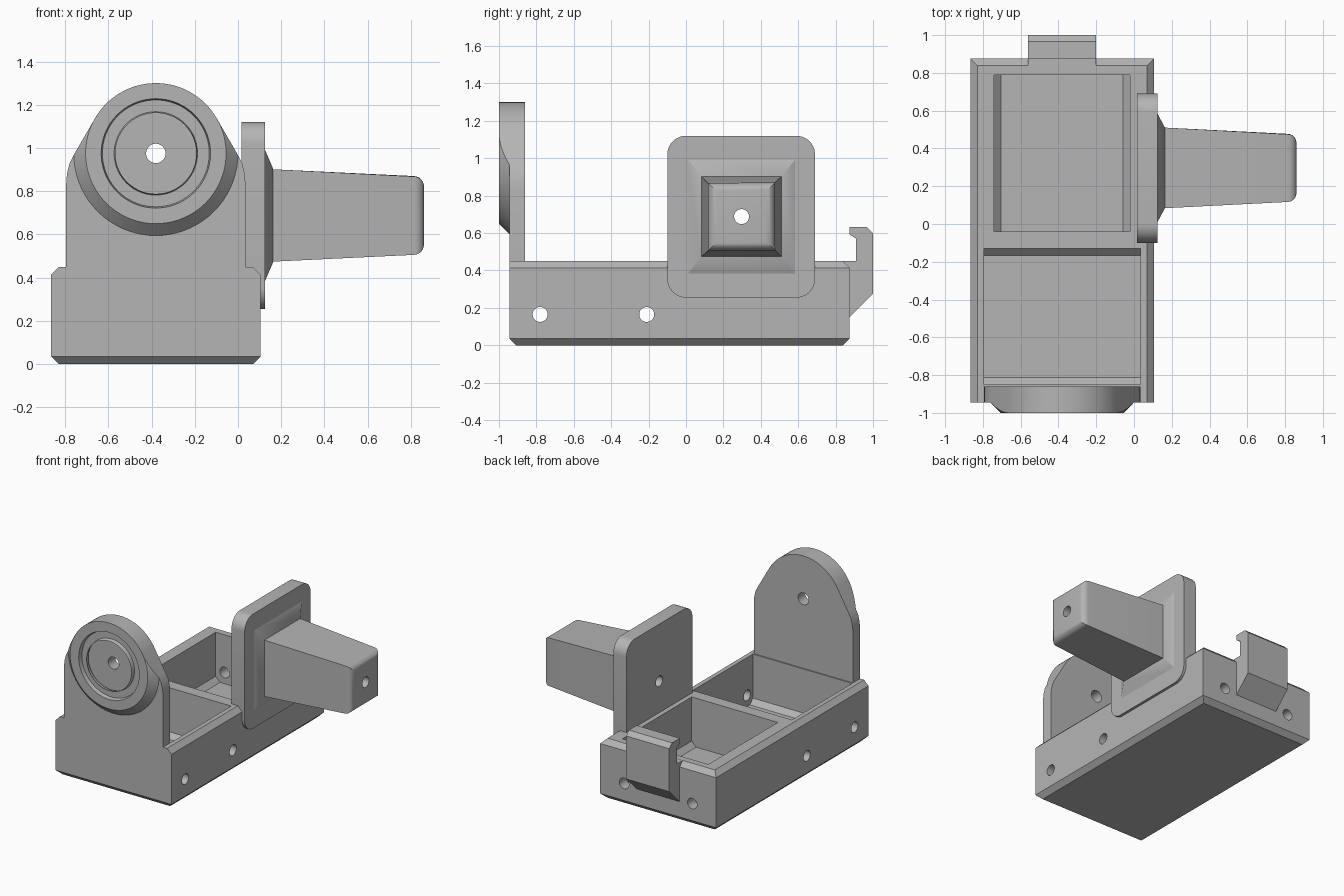
import bpy, bmesh, math
from mathutils import Vector, Matrix

cube = bpy.data.objects.get("Cube")
if cube:
    bpy.data.objects.remove(cube)

grey = bpy.data.materials.new("matte grey")
grey.use_nodes = True
COLOUR = (0.46, 0.46, 0.46, 1)
grey.diffuse_color = COLOUR
grey.node_tree.nodes["Principled BSDF"].inputs["Base Color"].default_value = COLOUR


def finish(name, bm):
    bmesh.ops.recalc_face_normals(bm, faces=bm.faces)
    mesh = bpy.data.meshes.new(name)
    bm.to_mesh(mesh)
    bm.free()
    mesh.materials.append(grey)
    obj = bpy.data.objects.new(name, mesh)
    bpy.context.collection.objects.link(obj)
    return obj


def box(name, lo, hi, pick=None, width=0.0, segments=1):
    """Box between two corners; pick(mid) chooses edges to bevel by midpoint in -1..1."""
    lo, hi = Vector(lo), Vector(hi)
    bm = bmesh.new()
    bmesh.ops.create_cube(bm, size=2)
    edges = [e for e in bm.edges if pick and pick((e.verts[0].co + e.verts[1].co) / 2)]
    for v in bm.verts:
        v.co = (lo + hi) / 2 + Vector(c * h for c, h in zip(v.co, (hi - lo) / 2))
    if edges:
        bmesh.ops.bevel(bm, geom=edges, offset=width, segments=segments,
                        profile=0.5, affect='EDGES')
    return finish(name, bm)


def prism(name, points, axis, lo, hi):
    """Extrude an outline along x (points are y, z) or along y (points are x, z)."""
    bm = bmesh.new()
    place = (lambda a, b: (lo, a, b)) if axis == 'x' else (lambda a, b: (a, lo, b))
    face = bm.faces.new([bm.verts.new(place(a, b)) for a, b in points])
    ext = bmesh.ops.extrude_face_region(bm, geom=[face])
    step = Vector((hi - lo, 0, 0) if axis == 'x' else (0, hi - lo, 0))
    bmesh.ops.translate(bm, vec=step, verts=[v for v in ext["geom"] if isinstance(v, bmesh.types.BMVert)])
    return finish(name, bm)


def lathe(name, profile, cx, cz, steps=72):
    """Revolve a closed (radius, y) profile about the y axis through cx, cz."""
    bm = bmesh.new()
    verts = [bm.verts.new((cx + r, y, cz)) for r, y in profile]
    edges = [bm.edges.new((verts[i - 1], verts[i])) for i in range(len(verts))]
    bmesh.ops.spin(bm, geom=verts + edges, cent=(cx, 0, cz), axis=(0, 1, 0),
                   angle=2 * math.pi, steps=steps, use_duplicate=False)
    bmesh.ops.remove_doubles(bm, verts=bm.verts, dist=1e-4)
    return finish(name, bm)


def rod(axis, centre, length, radius):
    bm = bmesh.new()
    turn = Matrix.Rotation(math.pi / 2, 4, 'Y' if axis == 'x' else 'X')
    bmesh.ops.create_cone(bm, cap_ends=True, segments=32, radius1=radius, radius2=radius,
                          depth=length, matrix=Matrix.Translation(centre) @ turn)
    return finish("hole_cutter", bm)


def cut(obj, cutter, operation='DIFFERENCE'):
    mod = obj.modifiers.new("cut", 'BOOLEAN')
    mod.object, mod.operation, mod.solver = cutter, operation, 'EXACT'
    bpy.context.view_layer.objects.active = obj
    bpy.ops.object.modifier_apply(modifier=mod.name)
    bpy.data.objects.remove(cutter)


CX, CZ = -0.38, 0.975          # centre of the round boss
ARM_Y, ARM_Z = 0.297, 0.688    # centre of the side arm

# Tray: chamfered bottom, chamfered top except along the front
tray = box("tray", (-0.865, -0.945, 0), (0.105, 0.875, 0.45),
           lambda m: abs(m.z) > 0.5 and not (m.z > 0 and m.y < -0.5), 0.036)
# Two pockets with chamfered floors
cut(tray, box("rear_pocket", (-0.74, -0.04, 0.08), (-0.02, 0.79, 0.6),
              lambda m: m.z < -0.5 and abs(m.x) > 0.5, 0.037))
cut(tray, box("front_pocket", (-0.795, -0.85, 0.08), (0.035, -0.13, 0.6),
              lambda m: m.z < -0.5 and abs(m.y) > 0.5, 0.037))
# Screw holes through the sides and the back wall
for y in (-0.78, -0.21):
    cut(tray, rod('x', (CX, y, 0.165), 1.4, 0.04))
for side in (-1, 1):
    cut(tray, rod('y', (CX + side * 0.285, 0.82, 0.165), 0.2, 0.04))

# Front plate outline: shoulders, tangent lines and a round top
shoulder = [(0.415, 0.4), (0.415, 0.83), (0.411, 0.88), (0.399, 0.93), (0.377, 0.972)]
arc = [(0.325 * math.cos(math.radians(a)), CZ + 0.325 * math.sin(math.radians(a)))
       for a in range(30, 151, 4)]
outline = shoulder + arc + [(-x, z) for x, z in reversed(shoulder)]
outline = [(CX + x, z) for x, z in outline]
plate = prism("front_plate", outline, 'y', -0.945, -0.86)
cut(plate, rod('y', (CX, -0.9, CZ), 0.4, 0.045))

# Conical boss trimmed to the plate outline, with ring grooves
boss = lathe("front_boss", [(0, -1), (0.325, -1), (0.38, -0.945), (0, -0.945)], CX, CZ)
cut(boss, prism("trim", outline, 'y', -1.1, -0.9), 'INTERSECT')
for inner, outer in ((0.185, 0.255), (0.09, 0.13)):
    cut(boss, lathe("groove", [(inner, -1.01), (outer, -1.01), (outer - 0.008, -0.97),
                               (inner + 0.008, -0.97)], CX, CZ))
cut(boss, rod('y', (CX, -0.97, CZ), 0.4, 0.045))

# Rounded side plate
side_plate = box("side_plate", (0.016, -0.1, 0.255), (0.125, 0.69, 1.12),
                 lambda m: abs(m.x) < 0.5, 0.1, 10)


def taper(name, x0, half0, x1, half1, round_end=0):
    """Four-sided taper along x about the arm centre; half sizes are (y, z)."""
    bm = bmesh.new()
    bmesh.ops.create_cube(bm, size=2)
    tip = [e for e in bm.edges if all(v.co.x > 0 for v in e.verts)]
    for v in bm.verts:
        x, (hy, hz) = (x1, half1) if v.co.x > 0 else (x0, half0)
        v.co = (x, ARM_Y + v.co.y * hy, ARM_Z + v.co.z * hz)
    if round_end:
        bmesh.ops.bevel(bm, geom=tip, offset=round_end, segments=6, profile=0.5, affect='EDGES')
    return finish(name, bm)


# Sloped collar and tapered arm with a rounded end
collar = taper("arm_collar", 0.12, (0.295, 0.315), 0.163, (0.215, 0.215))
arm = taper("side_arm", 0.15, (0.214, 0.214), 0.86, (0.178, 0.18), 0.045)
for part in (side_plate, collar, arm):
    cut(part, rod('x', (0.45, ARM_Y, ARM_Z), 1.4, 0.04))

# Hooked clip on the back
clip = prism("back_clip", [(0.84, 0.15), (0.873, 0.15), (1, 0.275), (1, 0.6), (0.967, 0.632),
                           (0.875, 0.632), (0.875, 0.592), (0.91, 0.57), (0.91, 0.45),
                           (0.84, 0.45)], 'x', -0.56, -0.2)

# Smooth the round surfaces and keep the edges sharp
for obj in (tray, plate, boss, side_plate, collar, arm, clip):
    bpy.ops.object.select_all(action='DESELECT')
    obj.select_set(True)
    bpy.context.view_layer.objects.active = obj
    bpy.ops.object.shade_smooth_by_angle(angle=math.radians(30))
